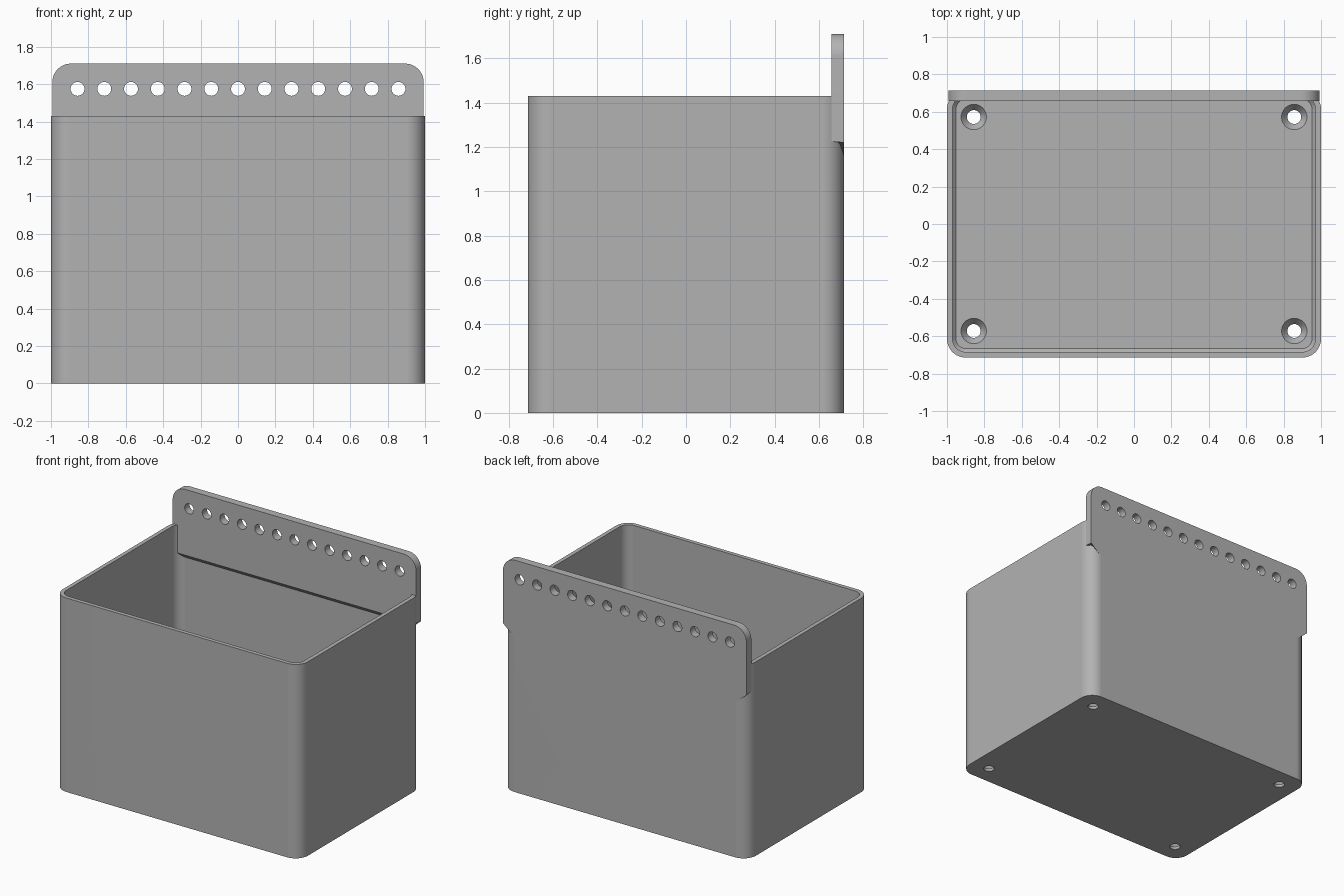
import bpy, bmesh, math
from mathutils import Vector, Matrix

cube = bpy.data.objects.get("Cube")
if cube:
    bpy.data.objects.remove(cube, do_unlink=True)

HALF_X, HALF_Y, BOX_H = 1.0, 0.714, 1.43
WALL, FLOOR = 0.03, 0.06
PLATE_X, PLATE_FRONT, PLATE_TOP, PLATE_LOW = 0.993, 0.657, 1.71, 1.16

grey = bpy.data.materials.new("plain_grey")
grey.use_nodes = True
colour = (0.45, 0.45, 0.45, 1)
grey.diffuse_color = colour
grey.node_tree.nodes["Principled BSDF"].inputs["Base Color"].default_value = colour


def make_object(name, bm):
    bmesh.ops.recalc_face_normals(bm, faces=bm.faces)
    mesh = bpy.data.meshes.new(name)
    bm.to_mesh(mesh)
    bm.free()
    mesh.materials.append(grey)
    obj = bpy.data.objects.new(name, mesh)
    bpy.context.collection.objects.link(obj)
    return obj


def arc(cx, cy, r, start, steps=12):
    """Quarter circle of points, counter-clockwise from start degrees."""
    angles = [math.radians(start + 90 * i / steps) for i in range(steps + 1)]
    return [(cx + r * math.cos(a), cy + r * math.sin(a)) for a in angles]


def rounded_rect(hx, hy, r):
    x, y = hx - r, hy - r
    return (arc(x, y, r, 0) + arc(-x, y, r, 90)
            + arc(-x, -y, r, 180) + arc(x, -y, r, 270))


def loft(bm, rings):
    """Closed solid through rings with equal point counts."""
    loops = [[bm.verts.new(p) for p in ring] for ring in rings]
    for low, high in zip(loops, loops[1:]):
        for i in range(len(low)):
            j = (i + 1) % len(low)
            bm.faces.new((low[i], low[j], high[j], high[i]))
    bm.faces.new(loops[0])
    bm.faces.new(loops[-1])


def level(points, z):
    return [(x, y, z) for x, y in points]


def boolean(target, tool, operation):
    mod = target.modifiers.new(operation.lower(), 'BOOLEAN')
    mod.operation, mod.object, mod.solver = operation, tool, 'EXACT'
    bpy.context.view_layer.objects.active = target
    bpy.ops.object.modifier_apply(modifier=mod.name)
    bpy.data.objects.remove(tool, do_unlink=True)


# Outer box
bm = bmesh.new()
outline = rounded_rect(HALF_X, HALF_Y, 0.1)
loft(bm, [level(outline, 0), level(outline, BOX_H)])
bin_body = make_object("storage_bin", bm)

# Cavity with a small chamfer around the floor
bm = bmesh.new()
inner_x, inner_y = HALF_X - WALL, HALF_Y - WALL
wide = rounded_rect(inner_x, inner_y, 0.07)
narrow = rounded_rect(inner_x - 0.018, inner_y - 0.018, 0.052)
loft(bm, [level(narrow, FLOOR), level(wide, FLOOR + 0.018), level(wide, BOX_H + 0.1)])
boolean(bin_body, make_object("cavity_cutter", bm), 'DIFFERENCE')

# Mounting plate along the back, its underside rising inward and at the ends
bm = bmesh.new()
r = 0.1
outline = arc(PLATE_X - r, PLATE_TOP - r, r, 0) + arc(r - PLATE_X, PLATE_TOP - r, r, 90)
ends = PLATE_X - 0.07
back = outline + [(-PLATE_X, PLATE_LOW + 0.06), (-ends, PLATE_LOW),
                  (ends, PLATE_LOW), (PLATE_X, PLATE_LOW + 0.06)]
front = [(x, max(z, PLATE_LOW + 0.065)) for x, z in back]
loft(bm, [[(x, PLATE_FRONT, z) for x, z in front], [(x, HALF_Y, z) for x, z in back]])
boolean(bin_body, make_object("mounting_plate", bm), 'UNION')

# Row of holes through the plate
bm = bmesh.new()
turn = Matrix.Rotation(math.pi / 2, 4, 'X')
for i in range(-6, 7):
    spot = Matrix.Translation(Vector((i * 0.143, HALF_Y, 1.575)))
    bmesh.ops.create_cone(bm, cap_ends=True, segments=32, radius1=0.037,
                          radius2=0.037, depth=0.4, matrix=spot @ turn)
boolean(bin_body, make_object("plate_hole_cutter", bm), 'DIFFERENCE')

# Countersunk screw holes in the floor corners
bm = bmesh.new()
for sx in (-1, 1):
    for sy in (-1, 1):
        rings = []
        for radius, z in ((0.037, -0.1), (0.037, 0.02), (0.068, FLOOR), (0.068, 0.1)):
            rings.append([(sx * 0.857 + radius * math.cos(a), sy * 0.572 + radius * math.sin(a), z)
                          for a in (math.tau * k / 32 for k in range(32))])
        loft(bm, rings)
boolean(bin_body, make_object("screw_hole_cutter", bm), 'DIFFERENCE')

# Smooth round corners, crisp edges
for obj in bpy.context.selected_objects:
    obj.select_set(False)
bin_body.select_set(True)
bpy.context.view_layer.objects.active = bin_body
bpy.ops.object.shade_smooth_by_angle(angle=math.radians(25))
weighted = bin_body.modifiers.new("even_shading", 'WEIGHTED_NORMAL')
weighted.keep_sharp = True
